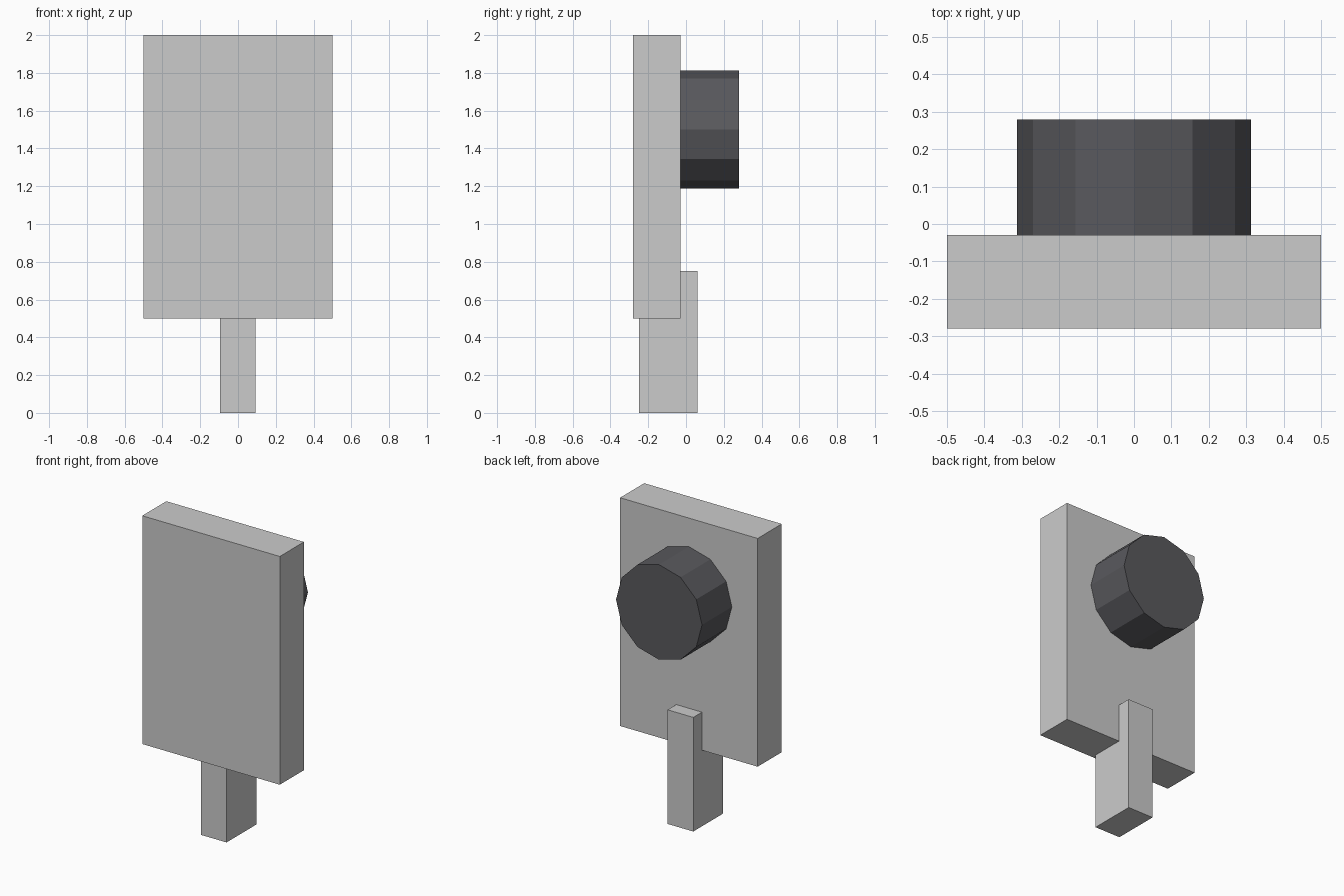
import bpy
import math

if "Cube" in bpy.data.objects:
    bpy.data.objects.remove(bpy.data.objects["Cube"])


def material(name, colour):
    m = bpy.data.materials.new(name)
    m.diffuse_color = (*colour, 1.0)
    m.use_nodes = True
    m.node_tree.nodes["Principled BSDF"].inputs["Base Color"].default_value = m.diffuse_color
    return m


def box(name, low, high, mat):
    centre = [(a + b) / 2 for a, b in zip(low, high)]
    bpy.ops.mesh.primitive_cube_add(size=1, location=centre)
    ob = bpy.context.object
    ob.name = name
    ob.scale = [b - a for a, b in zip(low, high)]
    bpy.ops.object.transform_apply(location=False, rotation=False, scale=True)
    ob.data.materials.append(mat)
    return ob


light_grey = material("light grey", (0.60, 0.60, 0.60))
dark_grey = material("dark grey", (0.10, 0.10, 0.11))

# Flat upright panel and the post that holds it
box("panel", (-0.5, -0.28, 0.5), (0.5, -0.03, 2.0), light_grey)
box("post", (-0.095, -0.25, 0.0), (0.092, 0.06, 0.75), light_grey)

# Twelve-sided drum on the back of the panel
bpy.ops.mesh.primitive_cylinder_add(vertices=12, radius=0.3125, depth=0.31,
                                    location=(0, 0.125, 1.5),
                                    rotation=(math.pi / 2, 0, 0))
drum = bpy.context.object
drum.name = "drum"
drum.data.materials.append(dark_grey)
